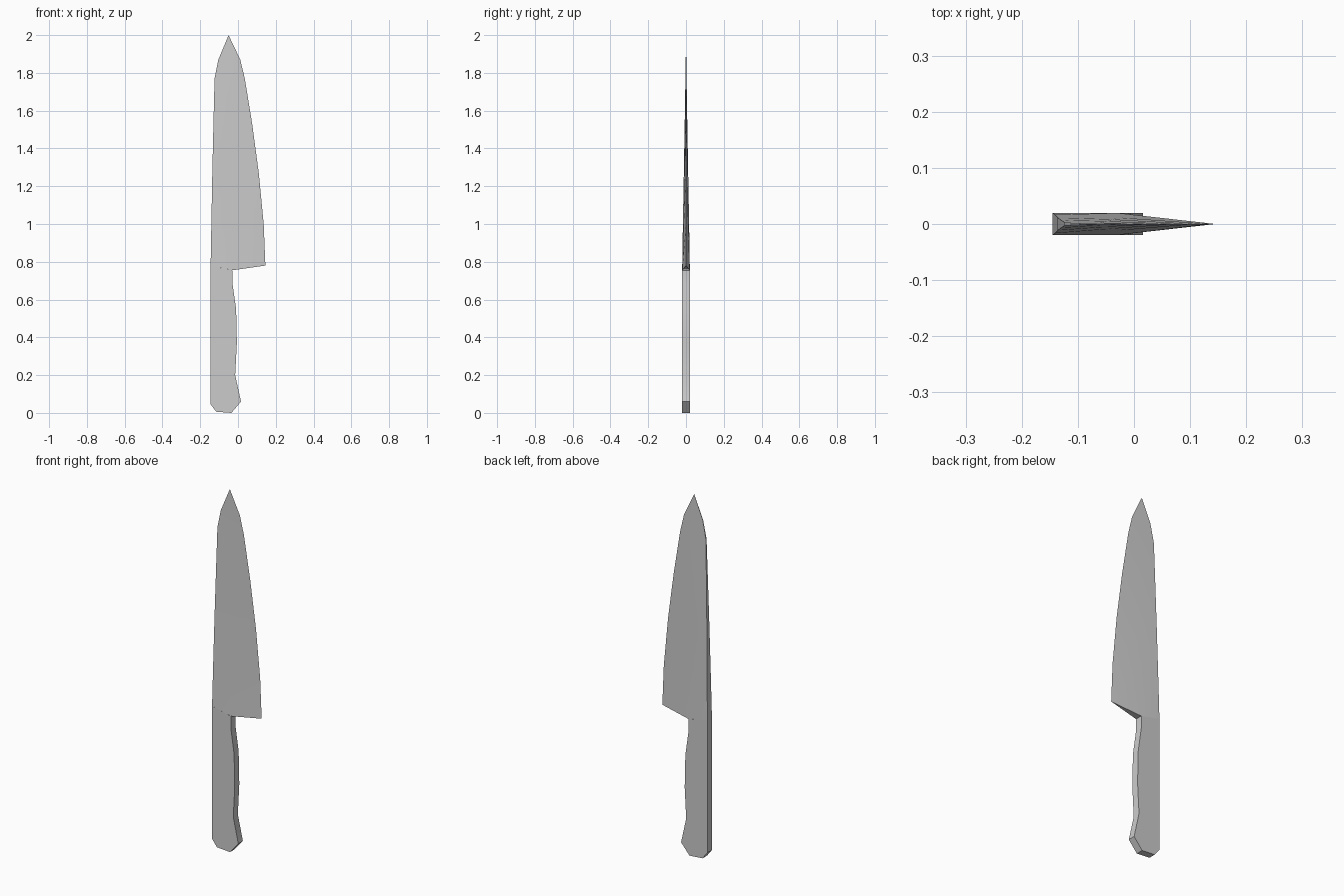
import bpy, bmesh, math

if "Cube" in bpy.data.objects:
    bpy.data.objects.remove(bpy.data.objects["Cube"])

steel = bpy.data.materials.new("light grey")
steel.diffuse_color = (0.6, 0.6, 0.6, 1)
steel.use_nodes = True
steel.node_tree.nodes["Principled BSDF"].inputs["Base Color"].default_value = steel.diffuse_color
T = 0.02  # half thickness of handle and blade root


def finish(name, bm, angle):
    bmesh.ops.recalc_face_normals(bm, faces=bm.faces[:])
    mesh = bpy.data.meshes.new(name)
    bm.to_mesh(mesh)
    bm.free()
    mesh.materials.append(steel)
    ob = bpy.data.objects.new(name, mesh)
    bpy.context.collection.objects.link(ob)
    bpy.ops.object.select_all(action='DESELECT')
    bpy.context.view_layer.objects.active = ob
    ob.select_set(True)
    bpy.ops.object.shade_smooth_by_angle(angle=math.radians(angle))


# Handle: extruded outline with flared, chamfered butt
outline = [(-0.145, 0.78), (-0.145, 0.045), (-0.115, 0.006), (-0.035, 0.0),
           (0.016, 0.06), (-0.015, 0.20), (-0.006, 0.37), (-0.01, 0.55),
           (-0.03, 0.69), (-0.03, 0.755)]
bm = bmesh.new()
face = bm.faces.new([bm.verts.new((x, -T, z)) for x, z in outline])
ext = bmesh.ops.extrude_face_region(bm, geom=[face])
bmesh.ops.translate(bm, vec=(0, 2 * T, 0),
                    verts=[g for g in ext["geom"] if isinstance(g, bmesh.types.BMVert)])
finish("handle", bm, 25)

# Blade rows: spine x, edge x, z, half thickness at the spine
rows = [(-0.145, 0.145, 0.78, T), (-0.141, 0.136, 1.00, 0.0165),
        (-0.136, 0.110, 1.27, 0.0115), (-0.130, 0.075, 1.53, 0.007),
        (-0.124, 0.036, 1.77, 0.003), (-0.104, 0.012, 1.87, 0.0015)]
bm = bmesh.new()
sections = []
for i, (s, e, z, t) in enumerate(rows):
    mid_x = s + 0.40 * (e - s)
    mid_z = 0.755 if i == 0 else z
    mid_t = t * (0.98 if i == 0 else 0.72)
    points = [(s, -t, z), (mid_x, -mid_t, mid_z), (e, 0, z),
              (mid_x, mid_t, mid_z), (s, t, z)]
    sections.append([bm.verts.new(p) for p in points])
for a, b in zip(sections, sections[1:]):
    for k in range(5):
        n = (k + 1) % 5
        bm.faces.new((a[k], a[n], b[n], b[k]))

# Pointed tip and underside of the heel
tip = bm.verts.new((-0.05, 0, 2.0))
last, heel = sections[-1], sections[0]
for k in range(5):
    bm.faces.new((last[k], last[(k + 1) % 5], tip))
bm.faces.new((heel[0], heel[1], heel[3], heel[4]))
bm.faces.new((heel[1], heel[2], heel[3]))
finish("blade", bm, 40)
